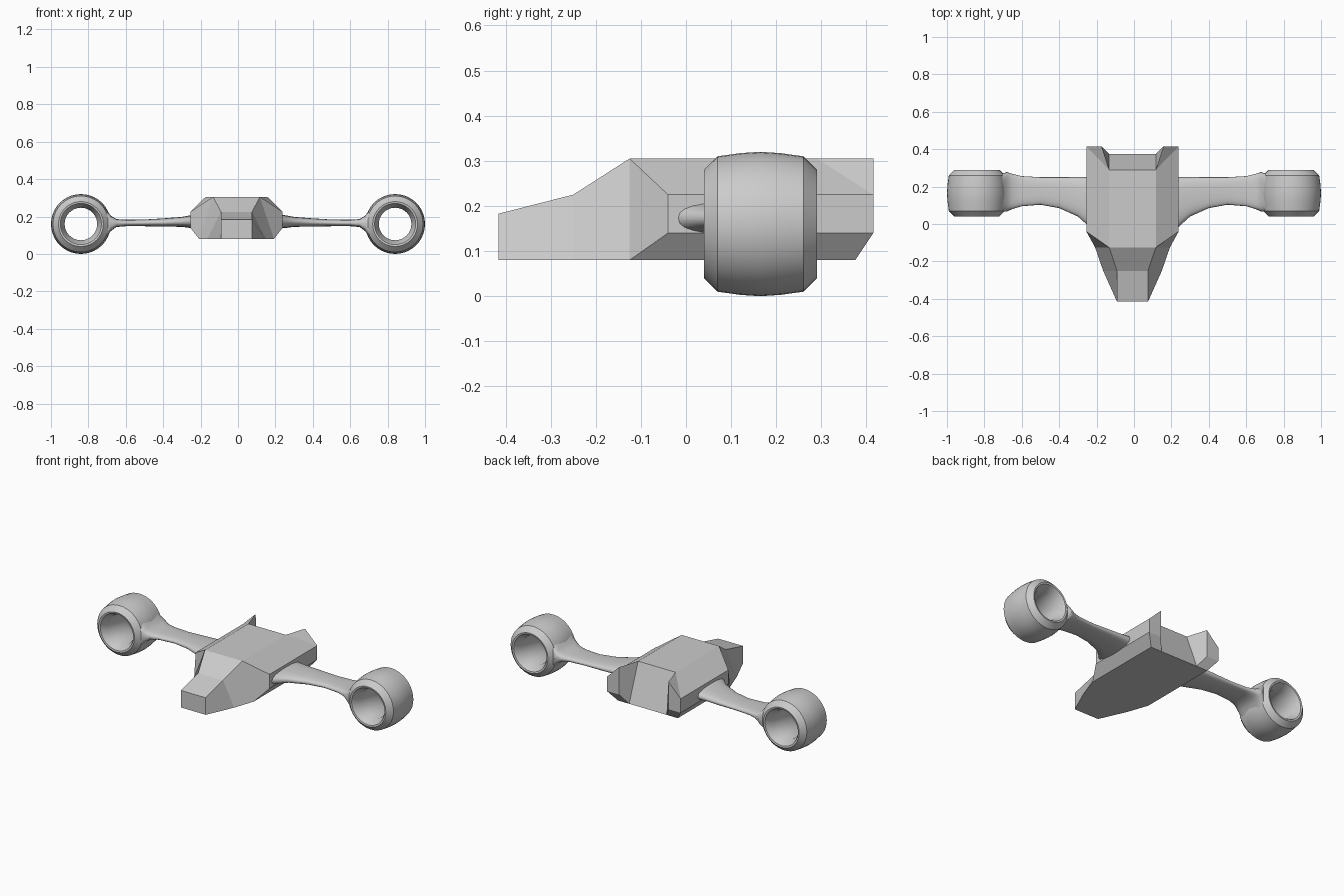
import bpy, bmesh
from math import sin, cos, pi, radians

if "Cube" in bpy.data.objects:
    bpy.data.objects.remove(bpy.data.objects["Cube"])


def make(name, bm, smooth=None):
    bmesh.ops.remove_doubles(bm, verts=bm.verts, dist=1e-5)
    bmesh.ops.recalc_face_normals(bm, faces=bm.faces)
    me = bpy.data.meshes.new(name)
    bm.to_mesh(me)
    bm.free()
    ob = bpy.data.objects.new(name, me)
    bpy.context.collection.objects.link(ob)
    if smooth:
        bpy.ops.object.select_all(action='DESELECT')
        ob.select_set(True)
        bpy.context.view_layer.objects.active = ob
        bpy.ops.object.shade_smooth_by_angle(angle=radians(smooth))
    return ob


# hull: faceted body, right half points by letter, mirrored to the left
HULL = {
    'a': (.083, -.415, .183), 'b': (.083, -.415, .08),   # nose
    'c': (.083, -.25, .225), 'd': (.157, -.25, .08),
    'e': (.125, -.125, .305), 'f': (.2, -.125, .08),     # front of roof
    'g': (.247, -.04, .225), 'h': (.247, -.04, .14),
    'i': (.125, .29, .305), 'j': (.125, .375, .08),      # rear notch
    'k': (.165, .415, .305), 'l': (.247, .415, .225),    # rear prong
    'm': (.247, .415, .14), 'n': (.165, .415, .14), 'o': (.2, .375, .08),
}
bm = bmesh.new()
R = {k: bm.verts.new((x - .008, y, z)) for k, (x, y, z) in HULL.items()}
L = {k: bm.verts.new((-x - .008, y, z)) for k, (x, y, z) in HULL.items()}
for face in "acdb cefd eghf eilg ikl glmh hmof knml njom ijnk".split():
    bm.faces.new([R[k] for k in face])
    bm.faces.new([L[k] for k in reversed(face)])
# faces that span both sides
for strip in "ba ac ce ei ij".split():
    p, q = strip
    bm.faces.new([R[p], R[q], L[q], L[p]])
bm.faces.new([R[k] for k in "bdfoj"] + [L[k] for k in "jofdb"])
make("hull", bm)


def ring(name, side, seg=40):
    # barrel-shaped ring, profile of (radius, y)
    prof = [(.11, .042), (.12, .04), (.15, .07), (.157, .12), (.16, .165),
            (.157, .21), (.15, .26), (.12, .29), (.11, .288),
            (.087, .24), (.087, .09)]
    bm = bmesh.new()
    rows = [[bm.verts.new((side * .84 + r * cos(2 * pi * s / seg), y,
                           .16 + r * sin(2 * pi * s / seg)))
             for s in range(seg)] for r, y in prof]
    for a in range(len(rows)):
        p, q = rows[a], rows[(a + 1) % len(rows)]
        for s in range(seg):
            t = (s + 1) % seg
            bm.faces.new([p[s], p[t], q[t], q[s]])
    make(name, bm, 30)


def wing(name, side, seg=24):
    # stations: x, front y, back y, bottom z, top z, section squareness
    stations = [(.20, -.06, .25, .135, .215, .8), (.25, -.005, .25, .138, .207, .8),
                (.30, .04, .25, .145, .198, .8), (.40, .085, .25, .146, .19, .8),
                (.50, .103, .25, .148, .184, .8), (.60, .095, .256, .148, .183, .7),
                (.65, .08, .268, .144, .186, .6), (.68, .067, .278, .122, .205, .5),
                (.70, .065, .27, .094, .229, .45), (.72, .07, .26, .066, .254, .4)]

    def bend(v, e):
        return abs(v) ** e * (1 if v > 0 else -1)

    bm = bmesh.new()
    rows = []
    for x, y0, y1, z0, z1, e in stations:
        row = []
        for s in range(seg):
            t = 2 * pi * s / seg
            row.append(bm.verts.new((side * x,
                                     (y0 + y1) / 2 + (y1 - y0) / 2 * bend(cos(t), e),
                                     (z0 + z1) / 2 + (z1 - z0) / 2 * bend(sin(t), e))))
        rows.append(row)
    for p, q in zip(rows, rows[1:]):
        for s in range(seg):
            t = (s + 1) % seg
            bm.faces.new([p[s], p[t], q[t], q[s]])
    bm.faces.new(rows[0])
    bm.faces.new(rows[-1])
    make(name, bm, 40)


# mirrored wings and end rings
for label, side in (("left", -1), ("right", 1)):
    ring(label + "_ring", side)
    wing(label + "_wing", side)
